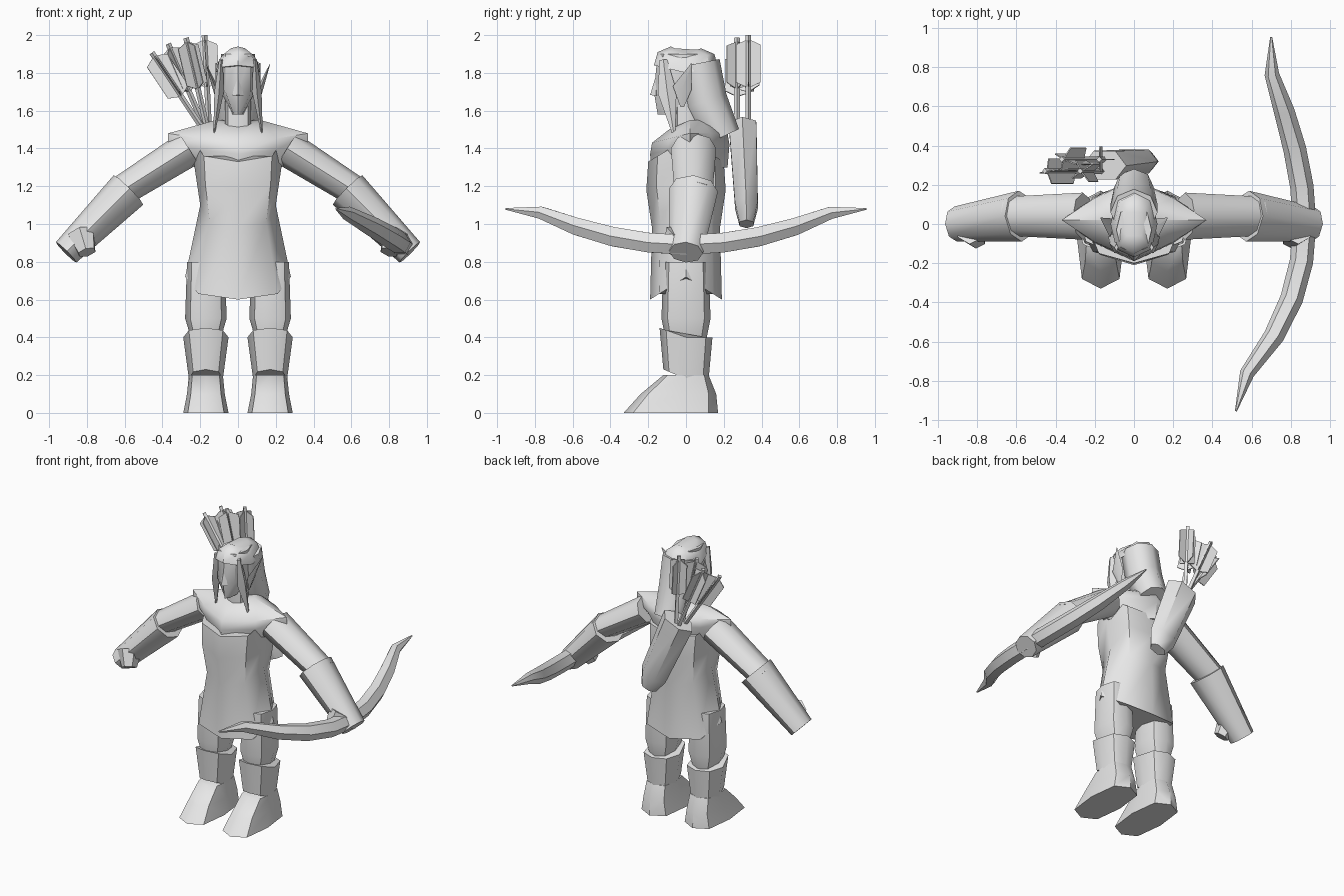
import bpy
from math import cos, sin, pi, radians
from mathutils import Vector

if "Cube" in bpy.data.objects:
    bpy.data.objects.remove(bpy.data.objects["Cube"])

COLOUR = (.8, .8, .8, 1)
grey = bpy.data.materials.new("plain grey")
grey.use_nodes = True
grey.diffuse_color = COLOUR
grey.node_tree.nodes["Principled BSDF"].inputs["Base Color"].default_value = COLOUR


def loft(name, rings, mirrored=False, sharp_angle=50):
    """Skin equal point rings, close both ends and shade the result."""
    count = len(rings[0])
    verts = [tuple(point) for ring in rings for point in ring]
    faces = [tuple(range(count)), tuple(range(len(verts) - count, len(verts)))]
    for start in range(0, len(verts) - count, count):
        for k in range(count):
            following = (k + 1) % count
            faces.append((start + k, start + following,
                          start + count + following, start + count + k))
    mesh = bpy.data.meshes.new(name)
    mesh.from_pydata(verts, [], faces)
    mesh.materials.append(grey)
    part = bpy.data.objects.new(name, mesh)
    bpy.context.collection.objects.link(part)
    bpy.ops.object.select_all(action='DESELECT')
    part.select_set(True)
    bpy.context.view_layer.objects.active = part
    bpy.ops.object.mode_set(mode='EDIT')
    bpy.ops.mesh.select_all(action='SELECT')
    bpy.ops.mesh.normals_make_consistent(inside=False)
    bpy.ops.object.mode_set(mode='OBJECT')
    bpy.ops.object.shade_smooth_by_angle(angle=radians(sharp_angle))
    if mirrored:
        part.modifiers.new("mirror", 'MIRROR')


def stack(name, rows, x=0, y=0, lean=0, corner=.75, front_tip=0, back_tip=0, **options):
    """Loft level eight-sided rings from rows of (height, half width, half depth)."""
    corners = [(1, 0), (corner, corner), (0, 1), (-corner, corner),
               (-1, 0), (-corner, -corner), (0, -1), (corner, -corner)]
    rings = []
    for height, width, depth in rows:
        rings.append([(x + width * across,
                       y + lean * height + depth * along,
                       height + abs(along) * (back_tip if along > 0 else front_tip))
                      for across, along in corners])
    loft(name, rings, **options)


def tube(name, path, radii, sides=6, flatness=1, wide_axis=(0, 1, 0), **options):
    """Sweep a flattened ring along a path."""
    path = [Vector(point) for point in path]
    last = len(path) - 1
    rings = []
    for i, (centre, radius) in enumerate(zip(path, radii)):
        tangent = (path[min(i + 1, last)] - path[max(i - 1, 0)]).normalized()
        wide = Vector(wide_axis)
        wide = (wide - tangent * wide.dot(tangent)).normalized()
        thin = tangent.cross(wide) * flatness
        angles = [2 * pi * k / sides for k in range(sides)]
        rings.append([centre + (wide * cos(a) + thin * sin(a)) * radius for a in angles])
    loft(name, rings, **options)


# Tunic with a pointed hem, and a yoke with pointed shoulders
stack("tunic", [(.72, .28, .19), (1.1, .2, .18), (1.3, .23, .21), (1.45, .24, .2)],
      front_tip=-.12, back_tip=-.12)
stack("shoulder_yoke", [(1.3, .23, .2), (1.42, .37, .21), (1.48, .37, .2), (1.55, .12, .11)],
      y=.02, corner=.55, front_tip=-.05)

# Neck and narrow face
stack("neck", [(1.45, .07, .06), (1.65, .07, .06)])
stack("head", [(1.58, .03, .12), (1.7, .09, .14), (1.9, .09, .12)], y=-.03)
tube("nose", [(0, -.15, 1.8), (0, -.16, 1.68)], (.005, .03), sides=4)

# Hair: crown, long back and pointed side locks
stack("hair_crown", [(1.8, .12, .17), (1.87, .1, .15), (1.9, .05, .08)], front_tip=.04, back_tip=.03)
tube("hair_back", [(0, .06, 1.85), (0, .1, 1.65), (0, .19, 1.46)], (.12, .12, .1),
     sides=8, wide_axis=(1, 0, 0))
tube("side_lock", [(.09, -.12, 1.87), (.1, -.1, 1.7), (.13, -.06, 1.45)], (.02, .05, .003),
     sides=4, flatness=.5, mirrored=True)
tube("ear", [(.1, -.02, 1.62), (.12, -.02, 1.72), (.17, .03, 1.85)], (.01, .05, .003),
     sides=4, flatness=.3, mirrored=True)

# Arms, gloves and thumbs
tube("arm", [(.26, .04, 1.4), (.64, .04, 1.16)], (.12, .1),
     sides=8, flatness=.8, mirrored=True)
tube("glove", [(.58, .04, 1.18), (.91, 0, .85)], (.13, .09),
     sides=8, flatness=.85, mirrored=True)
tube("thumb", [(.83, -.03, .95), (.8, -.08, .85)], (.08, .05), mirrored=True)

# Legs and boots with peaked cuffs
stack("leg", [(.4, .08, .11), (.5, .11, .13), (.8, .1, .12)], x=.17, mirrored=True)
stack("boot_shaft", [(.4, .12, .14), (.18, .09, .12)], x=.17, front_tip=.05, mirrored=True)
stack("boot_foot", [(0, .12, .25), (.1, .1, .2), (.2, .09, .12)],
      x=.17, y=-.08, lean=.4, corner=.8, mirrored=True)

# Quiver slung across the back
tube("quiver", [(.07, .32, 1), (.03, .32, 1.1), (-.15, .3, 1.52)], (.06, .1, .12),
     flatness=.7, wide_axis=(1, 0, 0))

# Arrows fanning out, each with two crossed vanes
for i in range(4):
    lean = .05 + .18 * i
    foot = Vector((-.15, .3 + .03 * (-1) ** i, 1.45))
    up = Vector((-sin(lean), 0, cos(lean)))
    tube(f"arrow_shaft_{i}", [foot, foot + up * .55], (.015, .015), sides=4)
    for j in range(2):
        turn = i + j * pi / 2
        out = (up.cross(Vector((0, 1, 0))) * cos(turn) + Vector((0, sin(turn), 0))) * .065
        half_thickness = up.cross(out).normalized() * .003
        low, high = foot + up * .3, foot + up * .5
        outline = [low - up * .03, low + out, high + out, high + up * .03, high - out, low - out]
        loft(f"arrow_vane_{i}_{j}", [[p - half_thickness for p in outline],
                                     [p + half_thickness for p in outline]])

# Curved bow held in the left hand, its lower limb swept further inward
limb = [step / 5 for step in range(-5, 6)]
lift = [min(1, (t / .85) ** 2) for t in limb]
tube("bow", [(.87 - rise * (.26 - .09 * t), .955 * t, .89 + .19 * rise) for t, rise in zip(limb, lift)],
     [.055 * (1 - t ** 4) + .005 for t in limb], wide_axis=(1, 0, 0))
